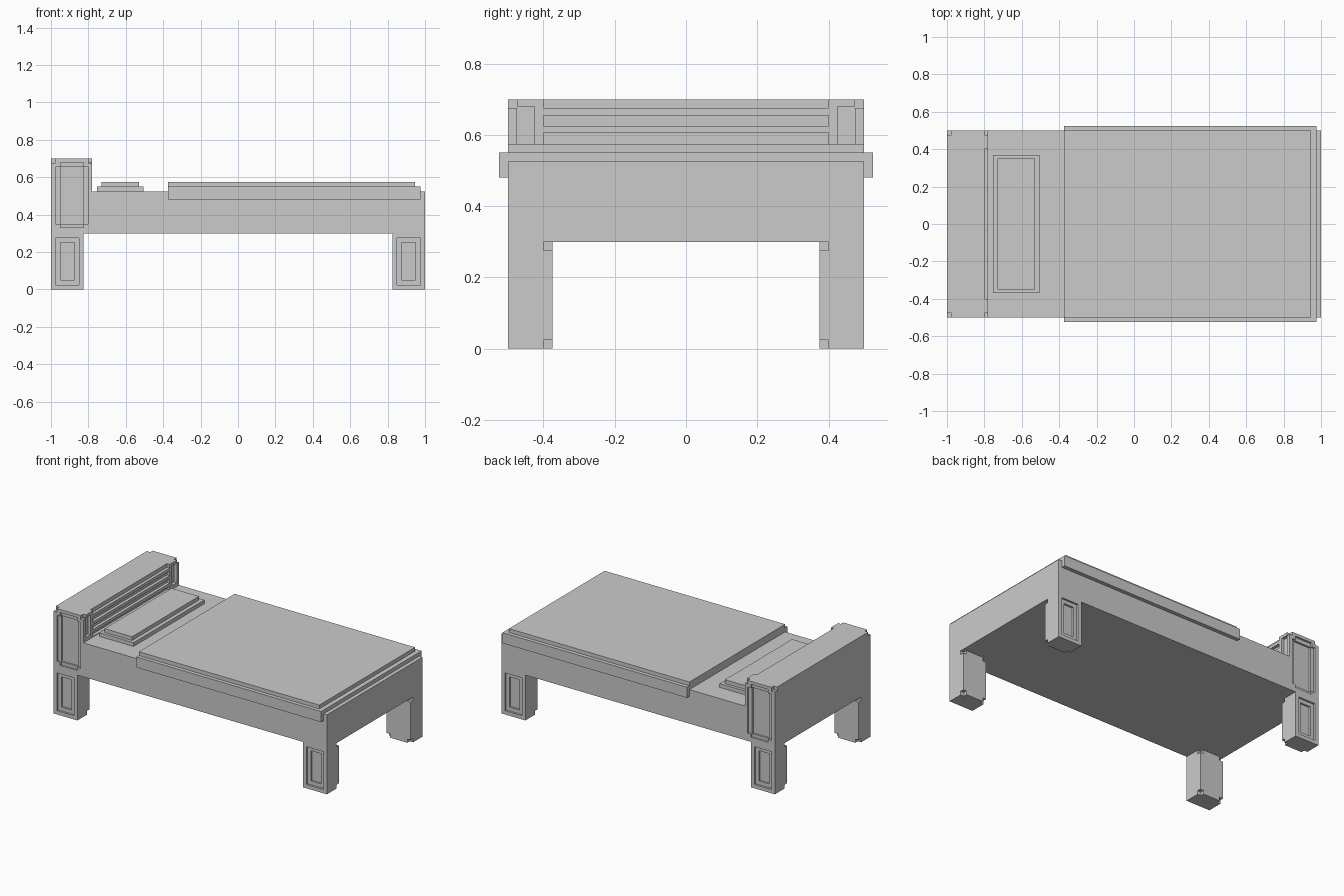
import bpy
from mathutils import Vector

cube = bpy.data.objects.get("Cube")
if cube:
    bpy.data.objects.remove(cube, do_unlink=True)

grey = bpy.data.materials.new("plain grey")
grey.use_nodes = True
COLOUR = (0.6, 0.6, 0.6, 1)
grey.diffuse_color = COLOUR
grey.node_tree.nodes["Principled BSDF"].inputs["Base Color"].default_value = COLOUR


def box(name, x, y, z):
    """Box spanning three (low, high) ranges."""
    lo, hi = [Vector(c) for c in zip(x, y, z)]
    bpy.ops.mesh.primitive_cube_add(size=1)
    obj = bpy.context.object
    obj.name = name
    for v in obj.data.vertices:
        v.co = (lo + hi) / 2 + v.co * (hi - lo)
    obj.data.materials.append(grey)
    return obj


def carve(obj, *ranges):
    """Cut a box-shaped recess out of a part."""
    cutter = box("cutter", *ranges)
    cutter.hide_render = True
    mod = obj.modifiers.new("recess", "BOOLEAN")
    mod.operation = "DIFFERENCE"
    mod.solver = "EXACT"
    mod.object = cutter
    bpy.context.view_layer.objects.active = obj
    bpy.ops.object.modifier_apply(modifier=mod.name)
    bpy.data.objects.remove(cutter, do_unlink=True)


def span(side, a, b):
    """Range mirrored to the given side of the centre."""
    return tuple(sorted((side * a, side * b)))


SIDES = (-1, 1)
STEP = 0.025

# Legs: stepped panel on the outer face, small notches on the inner corners
for end, x0, x1 in (("head", -1, -0.825), ("foot", 0.825, 1)):
    for side in SIDES:
        leg = box(f"{end}_leg_{'front' if side < 0 else 'back'}",
                  (x0, x1), span(side, 0.375, 0.5), (0, 0.3))
        for inset, depth in ((STEP, 0.0125), (0.05, 0.025)):
            carve(leg, (x0 + inset, x1 - inset), span(side, 0.5 - depth, 0.55),
                  (inset, 0.3 - inset))
        for nx in ((x0 - STEP, x0 + STEP), (x1 - STEP, x1 + STEP)):
            for nz in ((-STEP, STEP), (0.3 - STEP, 0.32)):
                # stay below the frame, which closes the upper notch
                carve(leg, nx, span(side, 0.35, 0.4), nz)

# Bed frame
box("bed_frame", (-0.78, 1), (-0.5, 0.5), (0.3, 0.525))

# Headboard
head = box("headboard", (-1, -0.78), (-0.5, 0.5), (0.3, 0.7))
for side in SIDES:
    # cross-shaped end panel with a deeper centre
    outer, deep = span(side, 0.4875, 0.55), span(side, 0.475, 0.55)
    carve(head, (-0.975, -0.80), outer, (0.35, 0.655))
    carve(head, (-0.95, -0.825), outer, (0.33, 0.68))
    carve(head, (-0.95, -0.825), deep, (0.35, 0.655))
    # notched top corners
    for nx in ((-1.05, -0.975), (-0.80, -0.75)):
        carve(head, nx, span(side, 0.475, 0.55), (0.675, 0.75))
    # narrow panel beside the slats
    carve(head, (-0.80, -0.75), span(side, 0.425, 0.475), (0.55, 0.68))

# Grooves between the headboard slats
for z0, z1 in ((0.675, 0.75), (0.625, 0.655), (0.575, 0.605), (0.53, 0.555)):
    carve(head, (-0.80, -0.75), (-0.4, 0.4), (z0, z1))

# Pillow in two layers
box("pillow_base", (-0.755, -0.505), (-0.37, 0.37), (0.525, 0.55))
box("pillow_top", (-0.73, -0.53), (-0.35, 0.35), (0.55, 0.575))

# Blanket in two layers, overhanging the sides
box("blanket_base", (-0.375, 0.975), (-0.525, 0.525), (0.48, 0.55))
box("blanket_top", (-0.375, 0.945), (-0.5, 0.5), (0.55, 0.575))
